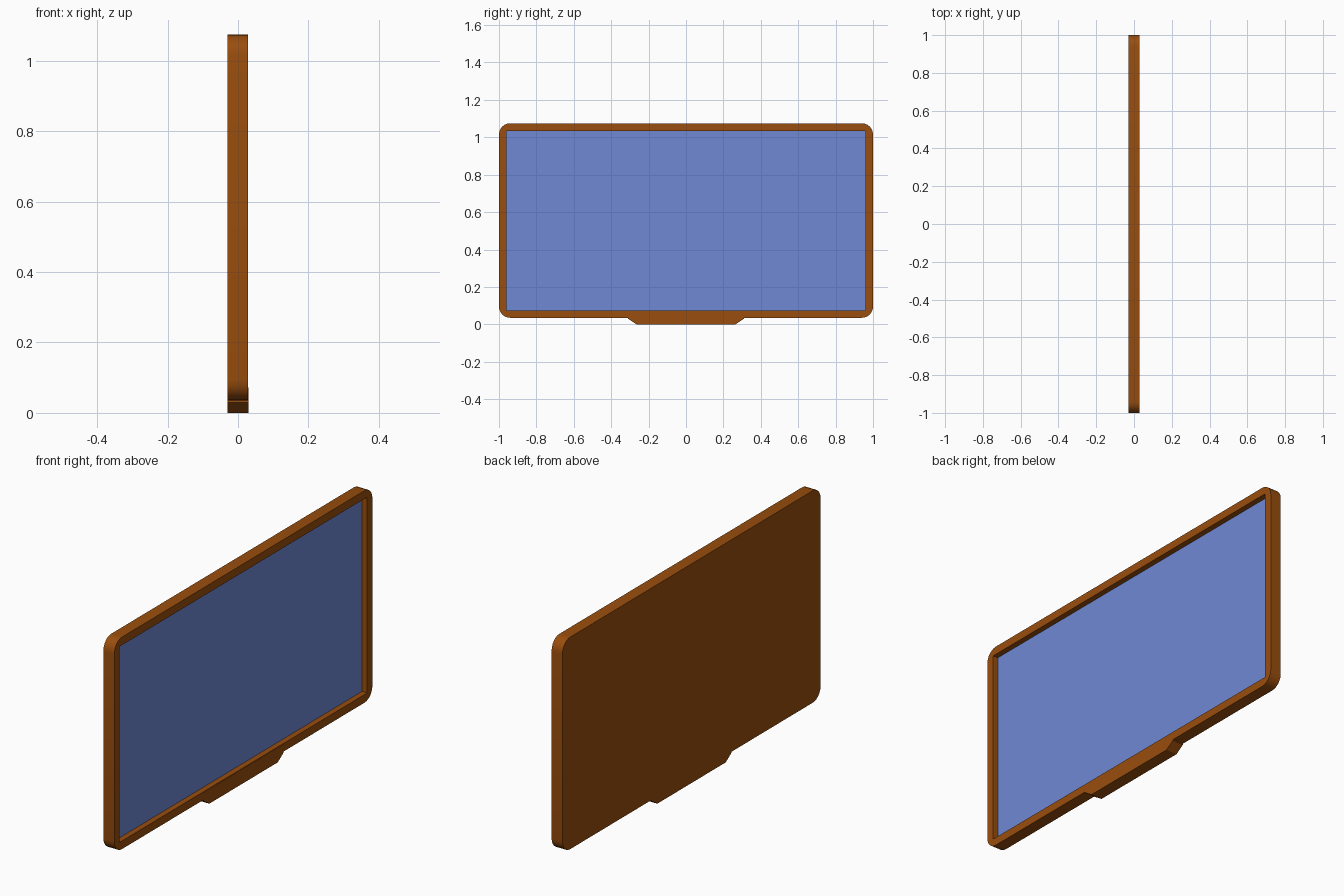
import bpy, bmesh, math

if "Cube" in bpy.data.objects:
    bpy.data.objects.remove(bpy.data.objects["Cube"])


def material(name, colour):
    m = bpy.data.materials.new(name)
    m.diffuse_color = (*colour, 1)
    m.use_nodes = True
    m.node_tree.nodes["Principled BSDF"].inputs["Base Color"].default_value = m.diffuse_color
    return m


def prism(name, outline, x0, x1, mat=None):
    """Extrude a (y, z) outline along x."""
    bm = bmesh.new()
    face = bm.faces.new([bm.verts.new((x0, y, z)) for y, z in outline])
    ext = bmesh.ops.extrude_face_region(bm, geom=[face])
    verts = [g for g in ext["geom"] if isinstance(g, bmesh.types.BMVert)]
    bmesh.ops.translate(bm, verts=verts, vec=(x1 - x0, 0, 0))
    bmesh.ops.recalc_face_normals(bm, faces=bm.faces)
    mesh = bpy.data.meshes.new(name)
    bm.to_mesh(mesh)
    bm.free()
    ob = bpy.data.objects.new(name, mesh)
    bpy.context.collection.objects.link(ob)
    if mat:
        mesh.materials.append(mat)
    return ob


def rectangle(hy, z0, z1):
    return [(-hy, z0), (hy, z0), (hy, z1), (-hy, z1)]


def rounded(hy, z0, z1, r, steps=6):
    pts = []
    corners = [(hy - r, z0 + r, -90), (hy - r, z1 - r, 0),
               (r - hy, z1 - r, 90), (r - hy, z0 + r, 180)]
    for cy, cz, start in corners:
        for i in range(steps + 1):
            a = math.radians(start + 90 * i / steps)
            pts.append((cy + r * math.cos(a), cz + r * math.sin(a)))
    return pts


brown = material("casing_brown", (0.32, 0.075, 0.004))
blue = material("screen_blue", (0.16, 0.25, 0.66))

# Casing with a recessed opening towards +x
casing = prism("casing", rounded(1.0, 0.035, 1.075, 0.06), -0.03, 0.029, brown)
cutter = prism("opening_cutter", rectangle(0.96, 0.075, 1.035), 0.0, 0.1, brown)
cutter.hide_render = True
mod = casing.modifiers.new("opening", "BOOLEAN")
mod.operation = "DIFFERENCE"
mod.solver = "EXACT"
mod.object = cutter
bpy.context.view_layer.objects.active = casing
bpy.ops.object.modifier_apply(modifier=mod.name)
bpy.data.objects.remove(cutter)

# Screen panel lying in the recess
prism("screen", rectangle(0.96, 0.075, 1.035), -0.01, 0.001, blue)

# Tapered tab under the bottom bezel
prism("bottom_tab", [(-0.265, 0), (0.265, 0), (0.31, 0.03), (0.31, 0.072),
                     (-0.31, 0.072), (-0.31, 0.03)], -0.03, 0.03, brown)

# Smooth the rounded corners only
for ob in bpy.context.collection.objects:
    ob.select_set(ob == casing)
bpy.context.view_layer.objects.active = casing
bpy.ops.object.shade_smooth_by_angle(angle=math.radians(30))
